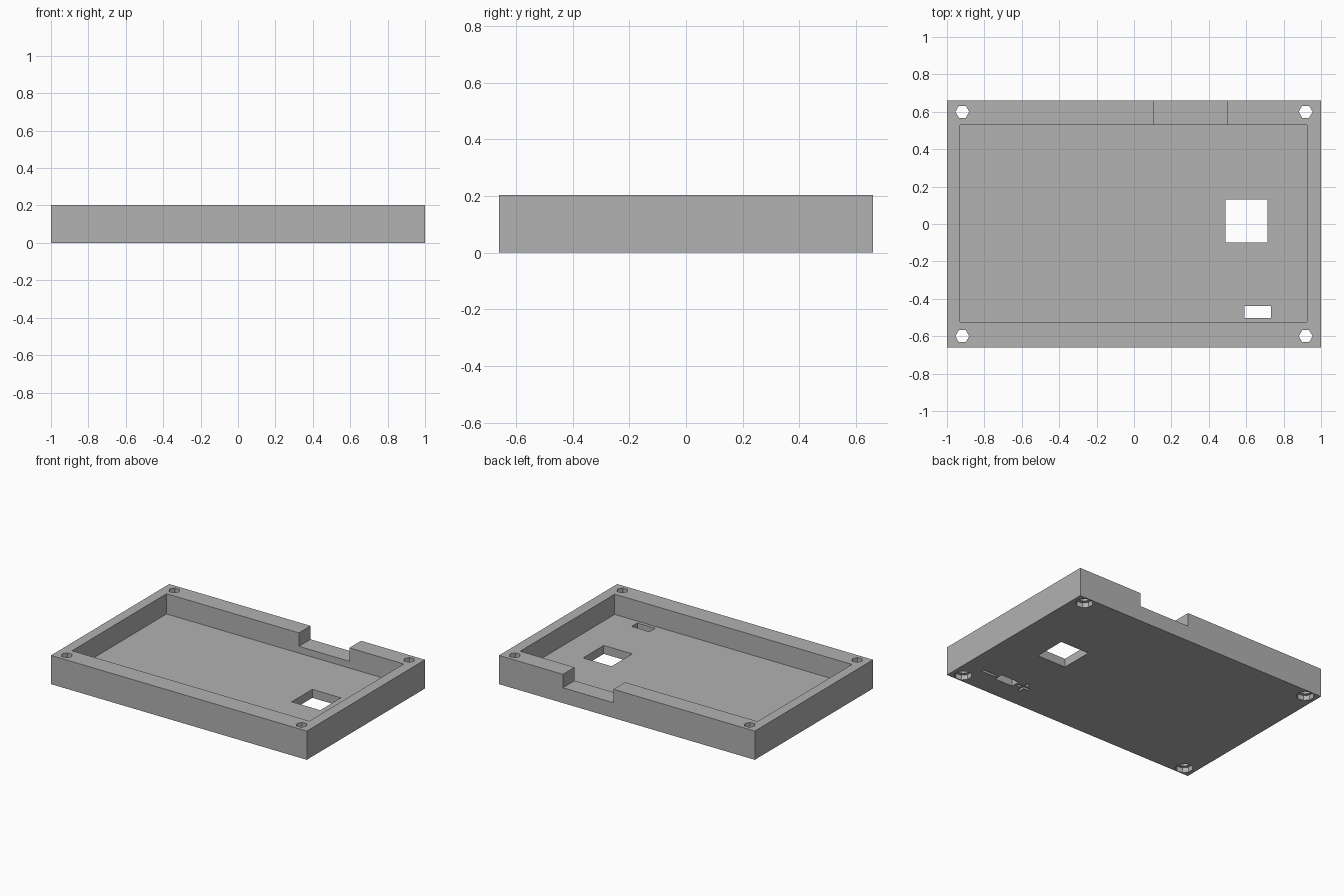
import bpy
import bmesh
from mathutils import Matrix

cube = bpy.data.objects.get("Cube")
if cube:
    bpy.data.objects.remove(cube, do_unlink=True)

HEIGHT = 0.203
FLOOR = 0.06
EPS = 0.05

grey = bpy.data.materials.new("plain grey")
grey.use_nodes = True
colour = (0.445, 0.445, 0.445, 1)
grey.diffuse_color = colour
grey.node_tree.nodes["Principled BSDF"].inputs["Base Color"].default_value = colour


def finish(name, bm):
    mesh = bpy.data.meshes.new(name)
    bm.to_mesh(mesh)
    bm.free()
    mesh.materials.append(grey)
    obj = bpy.data.objects.new(name, mesh)
    bpy.context.collection.objects.link(obj)
    return obj


def box(name, x, y, z):
    """Box from three (low, high) ranges."""
    bm = bmesh.new()
    spans = (x, y, z)
    centre = [(lo + hi) / 2 for lo, hi in spans]
    size = [hi - lo for lo, hi in spans]
    bmesh.ops.create_cube(bm, size=1, matrix=Matrix.Translation(centre) @ Matrix.Diagonal((*size, 1)))
    return finish(name, bm)


def prism(name, x, y, z, radius, sides):
    """Upright prism with its first corner on +x."""
    bm = bmesh.new()
    ring = bmesh.ops.create_circle(bm, cap_ends=True, segments=sides, radius=radius)["verts"]
    turn = Matrix.Rotation(-1.5707963, 4, "Z")
    bmesh.ops.transform(bm, matrix=Matrix.Translation((x, y, z[0])) @ turn, verts=ring)
    cap = bmesh.ops.extrude_face_region(bm, geom=bm.faces[:])["geom"]
    top = [v for v in cap if isinstance(v, bmesh.types.BMVert)]
    bmesh.ops.translate(bm, vec=(0, 0, z[1] - z[0]), verts=top)
    bmesh.ops.recalc_face_normals(bm, faces=bm.faces)
    return finish(name, bm)


def cut(body, cutter):
    cutter.hide_render = True
    mod = body.modifiers.new("cut", "BOOLEAN")
    mod.operation = "DIFFERENCE"
    mod.solver = "EXACT"
    mod.object = cutter
    bpy.context.view_layer.objects.active = body
    bpy.ops.object.modifier_apply(modifier=mod.name)
    bpy.data.objects.remove(cutter, do_unlink=True)


# Solid block, hollowed into a tray
tray = box("enclosure_tray", (-1, 1), (-0.66, 0.66), (0, HEIGHT))
cut(tray, box("cavity", (-0.93, 0.925), (-0.525, 0.53), (FLOOR, HEIGHT + EPS)))

# Notch in the back wall
cut(tray, box("notch", (0.105, 0.5), (0.5, 0.66 + EPS), (0.108, HEIGHT + EPS)))

# Openings through the floor
through = (-EPS, FLOOR + EPS)
cut(tray, box("square_opening", (0.49, 0.713), (-0.1, 0.13), through))
cut(tray, box("switch_slot", (0.592, 0.732), (-0.502, -0.438), through))

# Corner screw holes with wider recesses underneath
for sx in (-1, 1):
    for sy in (-1, 1):
        cut(tray, prism("screw_hole", sx * 0.918, sy * 0.6, (-EPS, HEIGHT + EPS), 0.037, 6))
        cut(tray, prism("screw_recess", sx * 0.918, sy * 0.6, (-EPS, 0.035), 0.057, 9))

# Shallow minus and plus marks cut into the underside
mark = (-EPS, 0.015)
cut(tray, box("minus_mark", (0.755, 0.865), (-0.48, -0.46), mark))
cut(tray, box("plus_bar_across", (0.475, 0.575), (-0.48, -0.46), mark))
cut(tray, box("plus_bar_along", (0.515, 0.535), (-0.52, -0.42), mark))
